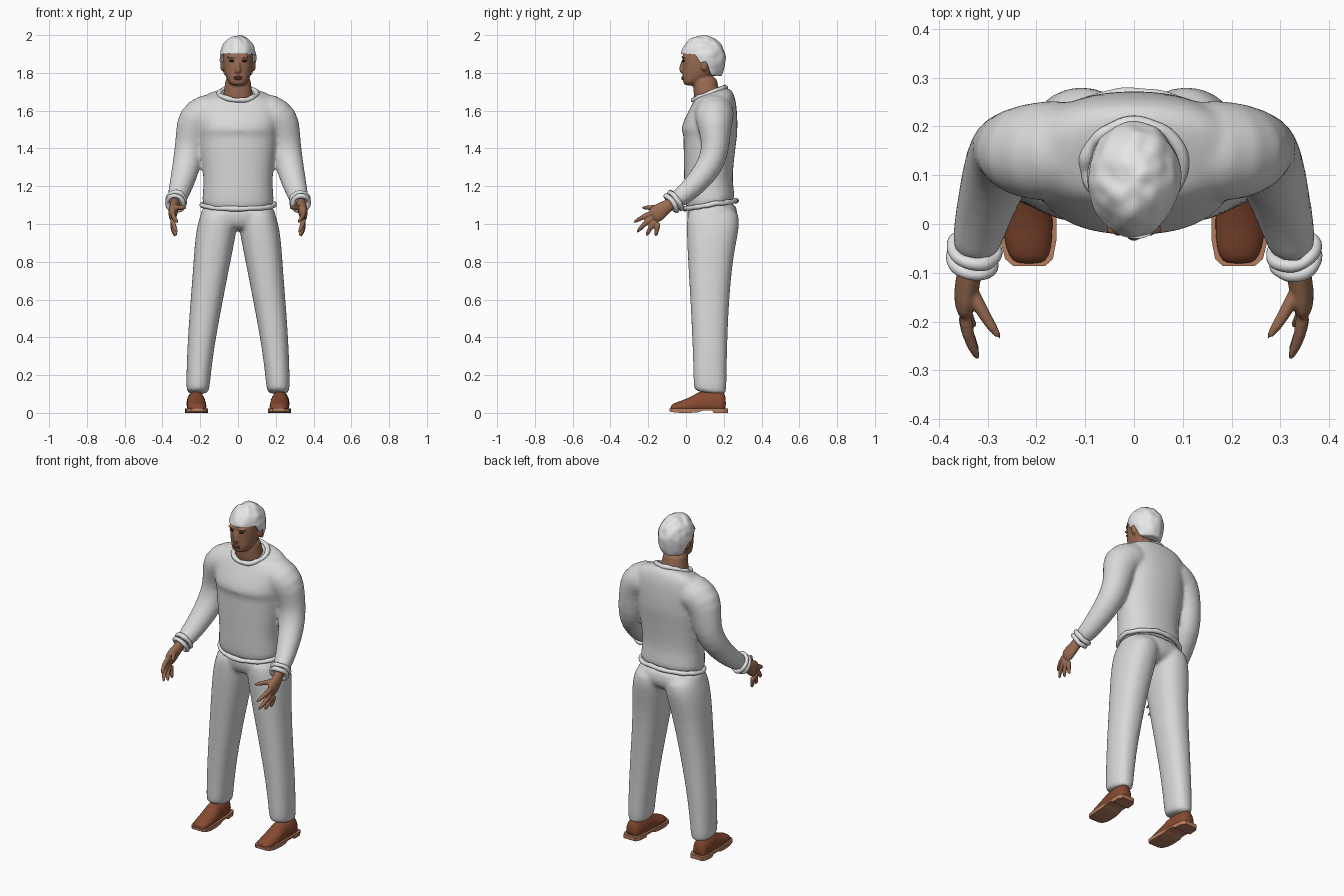
import bpy, bmesh, math
from mathutils import Vector, noise

if "Cube" in bpy.data.objects:
    bpy.data.objects.remove(bpy.data.objects["Cube"])


def material(name, rgb):
    m = bpy.data.materials.new(name)
    m.diffuse_color = (*rgb, 1)
    m.use_nodes = True
    m.node_tree.nodes["Principled BSDF"].inputs["Base Color"].default_value = m.diffuse_color
    return m


CLOTH = material("light_cloth", (0.69, 0.69, 0.69))
TRIM = material("ribbed_trim", (0.76, 0.76, 0.76))
HAIR = material("white_hair", (0.8, 0.8, 0.8))
SKIN = material("skin", (0.32, 0.15, 0.085))
LIPS = material("lips", (0.22, 0.08, 0.05))
DARK = material("dark_eye", (0.03, 0.02, 0.015))
LEATHER = material("brown_leather", (0.24, 0.068, 0.03))
SOLE = material("tan_sole", (0.46, 0.2, 0.11))


def skin_rings(bm, rings, cyclic=False):
    """Join rings of points into a closed surface."""
    vs = [[bm.verts.new(p) for p in r] for r in rings]
    n = len(vs[0])
    pairs = list(zip(vs, vs[1:])) + ([(vs[-1], vs[0])] if cyclic else [])
    for a, b in pairs:
        for i in range(n):
            bm.faces.new((a[i], a[(i + 1) % n], b[(i + 1) % n], b[i]))
    if not cyclic:
        bm.faces.new(vs[0][::-1])
        bm.faces.new(vs[-1])


def loft(bm, table, s=1, n=20, power=2.3):
    """Stack of level rings: z, centre x, half width, front y, back y, tilt."""
    rings = []
    for z, cx, rx, yf, yb, tilt in table:
        ring = []
        for i in range(n):
            a = math.tau * i / n
            c, d = math.cos(a), math.sin(a)
            u = math.copysign(abs(c) ** (2 / power), c)
            v = math.copysign(abs(d) ** (2 / power), d)
            ring.append(Vector((s * cx + rx * u, (yf + yb) / 2 + (yb - yf) / 2 * v, z + tilt * v)))
        rings.append(ring)
    skin_rings(bm, rings)


def tube(bm, path, radii, s=1, n=12, ref=(1, 0, 0), cyclic=False):
    """Tube along a path with (wide, thin) radii at each point."""
    pts = [Vector((s * p[0], p[1], p[2])) for p in path]
    rings, k = [], len(pts)
    for i, p in enumerate(pts):
        a = pts[i - 1] if cyclic or i else p
        b = pts[(i + 1) % k] if cyclic or i < k - 1 else p
        t = (b - a).normalized()
        u = t.cross(Vector(ref)).normalized()
        v = t.cross(u)
        ra, rb = radii[i]
        rings.append([p + u * ra * math.cos(math.tau * j / n) + v * rb * math.sin(math.tau * j / n)
                      for j in range(n)])
    skin_rings(bm, rings, cyclic)


def ball(bm, centre, size, n=16):
    verts = bmesh.ops.create_uvsphere(bm, u_segments=n, v_segments=n // 2 + 2, radius=1)["verts"]
    for v in verts:
        v.co = Vector([centre[i] + v.co[i] * size[i] for i in range(3)])
    return verts


def finish(bm, name, mat, subsurf=0, voxel=0, smooth=6):
    bmesh.ops.recalc_face_normals(bm, faces=bm.faces)
    for f in bm.faces:
        f.smooth = True
    me = bpy.data.meshes.new(name)
    bm.to_mesh(me)
    bm.free()
    me.materials.append(mat)
    ob = bpy.data.objects.new(name, me)
    bpy.context.collection.objects.link(ob)
    if subsurf:
        m = ob.modifiers.new("round", "SUBSURF")
        m.levels = m.render_levels = subsurf
    if voxel:
        m = ob.modifiers.new("merge", "REMESH")
        m.mode, m.voxel_size, m.use_smooth_shade = "VOXEL", voxel, True
        m = ob.modifiers.new("relax", "SMOOTH")
        m.factor, m.iterations = 0.5, smooth
    return ob


# Sweater: body and both sleeves merged
bm = bmesh.new()
loft(bm, [(1.08, 0, .185, .005, .25, .02), (1.12, 0, .193, -.008, .262, .02),
          (1.22, 0, .18, -.01, .245, 0), (1.32, 0, .192, -.012, .252, 0),
          (1.42, 0, .203, -.014, .265, 0), (1.475, 0, .21, -.012, .272, 0),
          (1.492, 0, .21, -.028, .272, 0), (1.53, 0, .215, -.02, .274, 0),
          (1.6, 0, .225, .008, .27, .01), (1.65, 0, .22, .032, .262, .015),
          (1.685, 0, .17, .045, .245, .025), (1.7, 0, .1, .055, .21, .03)], n=28)
for s in (1, -1):
    tube(bm, [(.08, .15, 1.59), (.17, .15, 1.59), (.225, .15, 1.55), (.245, .155, 1.46), (.258, .155, 1.39),
              (.275, .125, 1.3), (.298, .055, 1.215), (.318, -.015, 1.15), (.33, -.07, 1.115)],
         [(.1, .1), (.112, .108), (.112, .1), (.088, .08), (.08, .075), (.076, .072), (.066, .062), (.056, .052),
          (.05, .046)], s, 16, (0, 1, .35))
finish(bm, "sweater", CLOTH, 1, .011, 5)


def band(name, centre, ex, ey, radius, wave, count=40):
    """Slightly rumpled closed band around two half-axis vectors."""
    b = bmesh.new()
    c, ex, ey = Vector(centre), Vector(ex), Vector(ey)
    axis = ex.cross(ey).normalized()
    path, radii = [], []
    for i in range(count):
        a = math.tau * i / count
        p = c + ex * math.cos(a) + ey * math.sin(a)
        w = noise.noise(p * 22)
        path.append(p + axis * w * wave)
        r = radius * (1 + .35 * noise.noise(p * 31))
        radii.append((r, r))
    tube(b, path, radii, 1, 8, axis, True)
    finish(b, name, TRIM, 1)


# Collar, hem and rolled cuffs
band("collar", (0, .122, 1.69), (.1, 0, 0), (0, .085, .034), .014, .008)
band("hem", (0, .13, 1.102), (.192, 0, 0), (0, .137, .022), .014, .006, 56)
for s, side in ((1, "left"), (-1, "right")):
    t = Vector((s * .12, -.55, -.38)).normalized()
    ux = t.cross(Vector((0, t.z, -t.y))).normalized()
    uy = t.cross(ux).normalized()
    for k, (d, r) in enumerate(((0, .046), (.027, .043))):
        band(f"{side}_cuff_{k}", Vector((s * .327, -.055, 1.125)) + t * d, ux * r, uy * (r + .006), .014, .006, 24)

# Trousers: hips and legs merged
bm = bmesh.new()
loft(bm, [(.965, 0, .12, .04, .2, 0), (1.0, 0, .19, .012, .262, 0),
          (1.05, 0, .206, .002, .28, 0), (1.12, 0, .185, .005, .258, .02)], n=24)
for s in (1, -1):
    loft(bm, [(.1, .213, .06, .04, .213, -.012), (.13, .213, .062, .04, .215, -.01), (.33, .2, .071, .035, .218, 0),
              (.55, .172, .084, .025, .226, 0), (.76, .143, .096, .012, .243, 0),
              (.89, .126, .105, .005, .264, 0), (.98, .112, .108, .002, .283, 0),
              (1.05, .1, .1, .004, .284, 0), (1.09, .095, .085, .03, .25, 0)], s)
finish(bm, "trousers", CLOTH, 1, .011, 5)

# Shoes: y, half width, height, sole lift
last = [(-.082, .026, .036, .008), (-.068, .042, .05, .004), (-.03, .051, .064, 0), (.02, .053, .082, 0),
        (.06, .051, .108, .003), (.085, .05, .118, .012), (.13, .05, .12, .012), (.14, .05, .12, 0),
        (.19, .046, .115, 0), (.212, .032, .1, 0)]
for s, side in ((1, "left"), (-1, "right")):
    bm = bmesh.new()
    upper, sole = [], []
    for y, w, h, lift in last:
        x = s * (.218 + .04 * y)
        upper.append([Vector((x + w * math.cos(math.tau * i / 16),
                              y, .015 + (h - .015) * max(0, .32 + .68 * math.sin(math.tau * i / 16))))
                      for i in range(16)])
        e, yy = w + .007, y * 1.05
        sole.append([Vector((x - e, yy, lift)), Vector((x + e, yy, lift)),
                     Vector((x + e, yy, .024)), Vector((x - e, yy, .024))])
    skin_rings(bm, upper)
    finish(bm, f"{side}_shoe", LEATHER, 1)
    bm = bmesh.new()
    skin_rings(bm, sole)
    ob = finish(bm, f"{side}_shoe_sole", SOLE)
    ob.data.shade_flat()

# Hands: palm, four fingers and thumb merged
for s, side in ((1, "left"), (-1, "right")):
    bm = bmesh.new()
    tube(bm, [(.33, -.05, 1.125), (.337, -.1, 1.095), (.345, -.14, 1.065), (.347, -.185, 1.035)],
         [(.034, .028), (.034, .026), (.048, .027), (.05, .02)], s)
    fingers = [((.345, -.17, 1.062), (.345, -.225, 1.04), (.316, -.283, 1.005)),
               ((.347, -.17, 1.038), (.346, -.222, 1.0), (.318, -.265, .95)),
               ((.347, -.16, 1.018), (.345, -.19, .98), (.325, -.212, .932)),
               ((.347, -.145, 1.01), (.345, -.155, .975), (.332, -.16, .93)),
               ((.34, -.12, 1.085), (.31, -.185, 1.088), (.272, -.238, 1.085))]
    for f in fingers:
        tube(bm, f, [(.017, .017), (.015, .014), (.009, .009)], s, 10)
    finish(bm, f"{side}_hand", SKIN, 1, .005, 3)

# Head with nose, neck and ears
bm = bmesh.new()
loft(bm, [(1.732, 0, .03, -.008, .05, 0), (1.75, 0, .053, -.017, .09, 0), (1.79, 0, .07, -.019, .15, 0),
          (1.83, 0, .079, -.018, .185, 0), (1.88, 0, .083, -.022, .193, 0),
          (1.93, 0, .08, -.01, .185, 0), (1.97, 0, .05, .03, .15, 0)], n=24)
loft(bm, [(1.63, 0, .09, .055, .19, .02), (1.69, 0, .078, .042, .18, .015),
          (1.73, 0, .07, .035, .168, 0), (1.79, 0, .068, .04, .165, 0)])
tube(bm, [(0, -.012, 1.872), (0, -.022, 1.845), (0, -.029, 1.812), (0, -.012, 1.797)],
     [(.009, .009), (.01, .01), (.013, .016), (.008, .015)])
for s in (1, -1):
    ball(bm, (s * .083, .098, 1.842), (.012, .02, .034))
    ball(bm, (s * .033, -.012, 1.884), (.026, .013, .008))
finish(bm, "head", SKIN, 1, .006, 3)

# Face details
bm = bmesh.new()
for s in (1, -1):
    ball(bm, (s * .033, -.014, 1.863), (.014, .007, .0055))
finish(bm, "eyes", DARK)
bm = bmesh.new()
for z in (1.768, 1.777):
    ball(bm, (0, -.016, z), (.023, .009, .0055))
finish(bm, "mouth", LIPS)


# Hair cap, trimmed along a stepped hairline
def hairline(y):
    for a, za, b, zb in ((-1, 1.9, .05, 1.9), (.05, 1.9, .075, 1.85), (.075, 1.85, .11, 1.865),
                         (.11, 1.865, .13, 1.785), (.13, 1.785, 1, 1.785)):
        if y <= b:
            return za + (zb - za) * (y - a) / (b - a)


bm = bmesh.new()
for v in ball(bm, (0, 0, 0), (1, 1, 1), 48):
    d = v.co.copy()
    p = Vector((d.x * .097 * (1 + .1 * min(d.y, 0)), .09 + d.y * .12, 1.88 + d.z * (.118 if d.z > 0 else .17)))
    p += d * .007 * noise.noise(p * 32)
    p.z = max(p.z, hairline(p.y) + .004 * noise.noise(p * 50))
    v.co = p
finish(bm, "hair", HAIR, 1)
